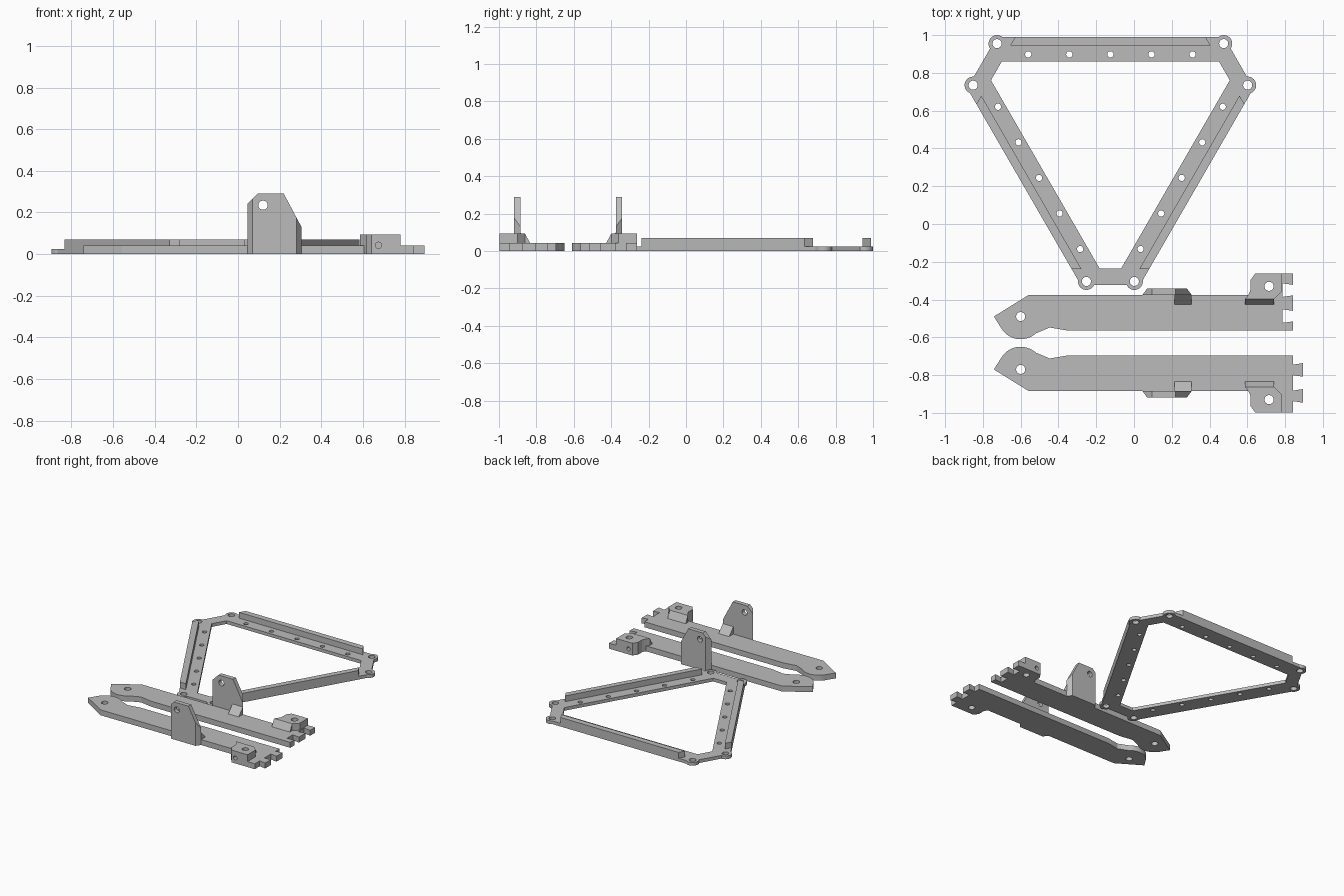
import bpy, bmesh
from math import sin, cos, pi, radians, asin, acos, degrees, sqrt
from mathutils import Vector, Matrix

old = bpy.data.objects.get("Cube")
if old:
    bpy.data.objects.remove(old, do_unlink=True)

grey = bpy.data.materials.new("plain_grey")
grey.use_nodes = True
COLOUR = (0.5, 0.5, 0.5, 1)
grey.diffuse_color = COLOUR
grey.node_tree.nodes["Principled BSDF"].inputs["Base Color"].default_value = COLOUR


def arc(cx, cy, r, a0, a1, n=16):
    steps = [radians(a0 + (a1 - a0) * i / n) for i in range(n + 1)]
    return [(cx + r * cos(a), cy + r * sin(a)) for a in steps]


def circle(cx, cy, r):
    return arc(cx, cy, r, 0, 360, 32)[:-1]


def add_object(name, bm):
    bmesh.ops.remove_doubles(bm, verts=bm.verts, dist=1e-5)
    bmesh.ops.recalc_face_normals(bm, faces=bm.faces)
    me = bpy.data.meshes.new(name)
    bm.to_mesh(me)
    bm.free()
    me.materials.clear()
    me.materials.append(grey)
    ob = bpy.data.objects.new(name, me)
    bpy.context.collection.objects.link(ob)
    return ob


def plate(name, loops, z0, z1):
    """Flat plate from an outline followed by hole loops."""
    cu = bpy.data.curves.new(name, 'CURVE')
    cu.dimensions, cu.fill_mode, cu.extrude = '2D', 'BOTH', (z1 - z0) / 2
    for loop in loops:
        sp = cu.splines.new('POLY')
        sp.points.add(len(loop) - 1)
        for p, (x, y) in zip(sp.points, loop):
            p.co = (x, y, 0, 1)
        sp.use_cyclic_u = True
    tmp = bpy.data.objects.new(name + "_outline", cu)
    bpy.context.collection.objects.link(tmp)
    dg = bpy.context.evaluated_depsgraph_get()
    me = bpy.data.meshes.new_from_object(tmp.evaluated_get(dg))
    bm = bmesh.new()
    bm.from_mesh(me)
    bmesh.ops.translate(bm, verts=bm.verts, vec=(0, 0, (z0 + z1) / 2))
    bpy.data.objects.remove(tmp, do_unlink=True)
    bpy.data.curves.remove(cu)
    bpy.data.meshes.remove(me)
    return add_object(name, bm)


def prism(points, offset):
    bm = bmesh.new()
    face = bm.faces.new([bm.verts.new(p) for p in points])
    ext = bmesh.ops.extrude_face_region(bm, geom=[face], use_keep_orig=True)
    moved = [v for v in ext["geom"] if isinstance(v, bmesh.types.BMVert)]
    bmesh.ops.translate(bm, verts=moved, vec=offset)
    bmesh.ops.recalc_face_normals(bm, faces=bm.faces)
    return bm


def drill(ob, x, y, z, r, depth):
    """Cut a round hole along y."""
    bm = bmesh.new()
    bmesh.ops.create_cone(bm, cap_ends=True, segments=32, radius1=r, radius2=r, depth=depth,
                          matrix=Matrix.Translation((x, y, z)) @ Matrix.Rotation(pi / 2, 4, 'X'))
    cutter = add_object("hole_cutter", bm)
    cutter.hide_render = True
    mod = ob.modifiers.new("hole", 'BOOLEAN')
    mod.operation, mod.solver, mod.object = 'DIFFERENCE', 'EXACT', cutter
    dg = bpy.context.evaluated_depsgraph_get()
    me = bpy.data.meshes.new_from_object(ob.evaluated_get(dg))
    ob.modifiers.clear()
    ob.data = me
    bpy.data.objects.remove(cutter, do_unlink=True)


# Triangular frame: one third, turned three times
CENTRE = Vector((-0.125, 0.462))
BOSS_X, BOSS_Y, BOSS_R, LONG, SHORT = 0.6, 0.493, 0.045, 0.528, 0.785
BOLT_R, PIN_R = 0.024, 0.0165


def turned(points, k):
    rot = Matrix.Rotation(-k * 2 * pi / 3, 2)
    return [tuple(rot @ Vector(p) + CENTRE) for p in points]


start = 180 - degrees(asin((LONG - BOSS_Y) / BOSS_R))
end = 30 - degrees(acos((SHORT - BOSS_X * cos(pi / 6) - BOSS_Y / 2) / BOSS_R))
right_boss = arc(BOSS_X, BOSS_Y, BOSS_R, start, end)
left_boss = [(-x, y) for x, y in reversed(right_boss)]
outer, inner, holes = [], [], []
for k in range(3):
    outer += turned(left_boss + right_boss, k)
    inner += turned([(-0.575, 0.398), (0.575, 0.398)], k)
    holes += [turned(circle(s * BOSS_X, BOSS_Y, BOLT_R), k) for s in (-1, 1)]
    holes += [turned(circle(i * 0.2175, 0.436, PIN_R), k) for i in range(-2, 3)]
    rail = turned([(-0.53, 0.483), (0.53, 0.483), (0.504, LONG), (-0.504, LONG)], k)
    plate(f"frame_rail_{k + 1}", [rail], 0.025, 0.07)
plate("frame_plate", [outer, inner] + holes, 0, 0.025)

# Arms: drawn as distance from the line between them, then mirrored
MID, THICK, TOP = -0.63, 0.042, 0.095
WING = [(0.618, 0.335), (0.618, 0.282), (0.605, 0.255)]


def arm(side, s, joint_x):
    def put(points):
        return [(x, MID + s * v) for x, v in points]

    # main plate with dovetail joint at the end
    outline = [(-0.557, 0.255), (-0.742, 0.14)] + arc(-0.6, 0.14, 0.12, 218, 312)
    outline += [(-0.446, 0.082), (-0.346, 0.065), (0.842, 0.065)]
    for c in (0.1425, 0.28):
        outline += [(0.842, c - 0.028), (joint_x, c - 0.036),
                    (joint_x, c + 0.036), (0.842, c + 0.028)]
    outline += [(0.842, 0.368), (0.642, 0.368)] + WING
    pivot, bolt = circle(-0.6, 0.14, BOLT_R), circle(0.715, 0.3, BOLT_R)
    base = plate(side + "_arm", [put(outline), put(pivot), put(bolt)], 0, THICK)

    # raised mounting block with sloped foot
    block = [(0.587, 0.232), (0.742, 0.232), (0.78, 0.27), (0.78, 0.368), (0.642, 0.368)]
    block = plate(side + "_mount_block", [put(block + WING), put(bolt)], THICK, TOP)
    for ob in (base, block):
        drill(ob, 0.675, MID + s * 0.368, 0.042, 0.015, 0.16)

    def wedge(name, x0, x1, v_high, v_low, z):
        tri = [(x0, MID + s * v, h) for v, h in ((v_high, THICK), (v_low, THICK), (v_high, z))]
        add_object(f"{side}_{name}", prism(tri, (x1 - x0, 0, 0)))

    wedge("block_foot", 0.587, 0.742, 0.232, 0.203, TOP)
    wedge("ear_gusset", 0.215, 0.305, 0.256, 0.203, 0.1)

    # upright ear, top corners sliced off
    plan = put([(0.045, 0.255), (0.07, 0.289), (0.28, 0.289), (0.305, 0.255)])
    bm = prism([(x, y, 0) for x, y in plan], (0, 0, 0.29))
    for co, no in (((0.095, 0, 0.29), (-1, 0, 1)), ((0.22, 0, 0.29), (0.16, 0, 0.085))):
        cut = bmesh.ops.bisect_plane(bm, geom=bm.verts[:] + bm.edges[:] + bm.faces[:],
                                     plane_co=co, plane_no=no, clear_outer=True)
        rim = [e for e in cut["geom_cut"] if isinstance(e, bmesh.types.BMEdge)]
        bmesh.ops.contextual_create(bm, geom=rim)
    ear = add_object(side + "_ear", bm)
    drill(ear, 0.12, MID + s * 0.27, 0.235, 0.022, 0.2)


arm("front", -1, 0.895)
arm("back", 1, 0.785)

# Smooth hole walls, keep edges sharp
for ob in bpy.context.scene.objects:
    if ob.type == 'MESH' and ob.data.materials and ob.data.materials[0] == grey:
        bpy.ops.object.select_all(action='DESELECT')
        ob.select_set(True)
        bpy.context.view_layer.objects.active = ob
        bpy.ops.object.shade_smooth_by_angle(angle=radians(25))
